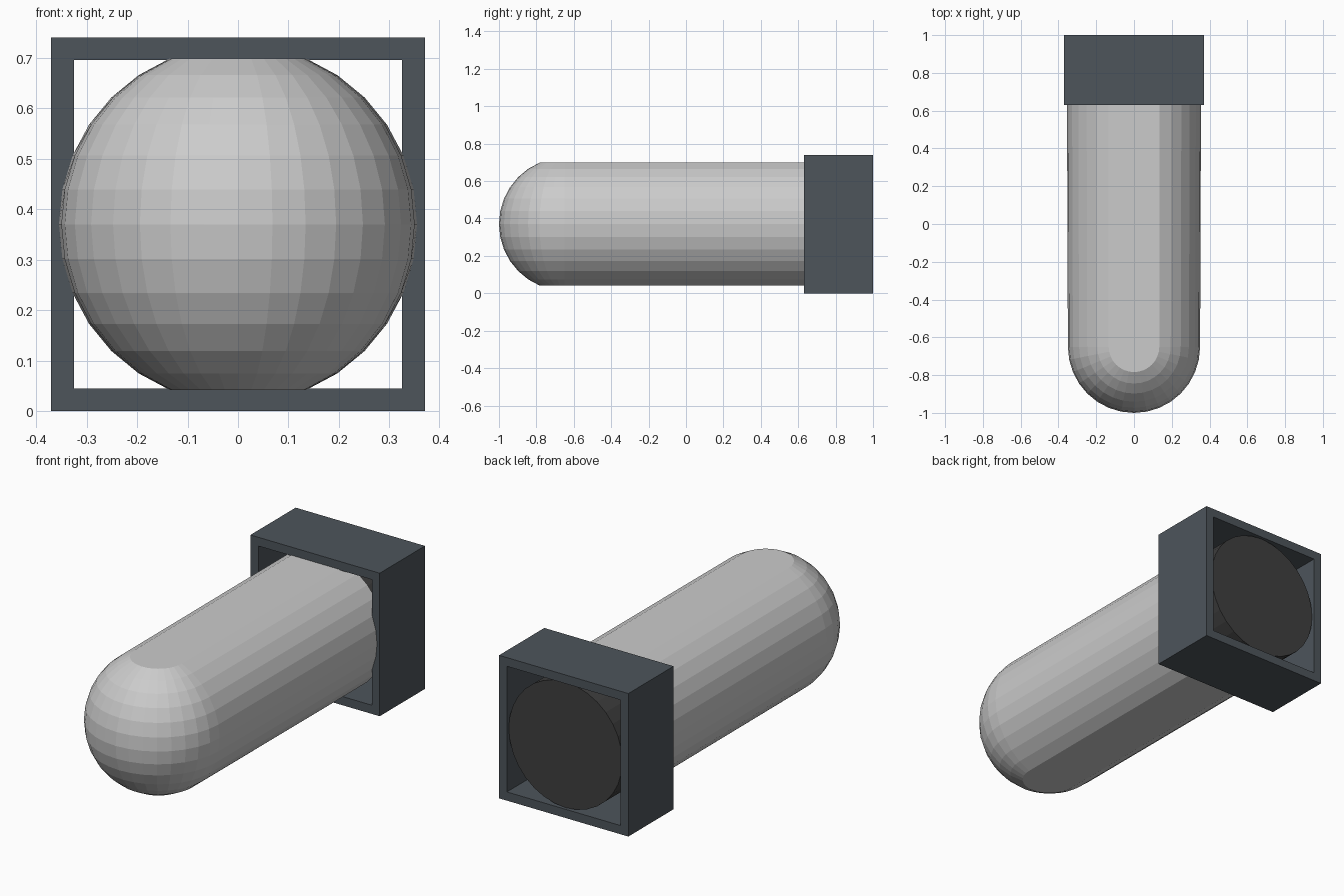
import bpy, bmesh
from math import sin, cos, radians

if "Cube" in bpy.data.objects:
    bpy.data.objects.remove(bpy.data.objects["Cube"])

CZ = 0.37          # height of the long axis
R, RZ = 0.35, 0.355


def finish(name, bm, colour=None):
    bmesh.ops.recalc_face_normals(bm, faces=bm.faces)
    mesh = bpy.data.meshes.new(name)
    bm.to_mesh(mesh)
    bm.free()
    ob = bpy.data.objects.new(name, mesh)
    bpy.context.collection.objects.link(ob)
    if colour:
        mat = bpy.data.materials.new(name + "_colour")
        mat.diffuse_color = (*colour, 1)
        mat.use_nodes = True
        mat.node_tree.nodes["Principled BSDF"].inputs["Base Color"].default_value = mat.diffuse_color
        mesh.materials.append(mat)
    return ob


# Body: faceted round nose running straight back, flat on top and bottom
bm = bmesh.new()
STEP, Y_NOSE, Y_END, FLARE = 11.25, -0.65, 0.70, 1.014
rings = []
for i in range(-6, 7):
    a = radians(i * STEP)
    r, z = R * cos(a), CZ + RZ * sin(a)
    pts = [(-r * FLARE, Y_END)]
    for k in range(17):
        t = radians(180 + k * STEP)
        pts.append((r * cos(t), Y_NOSE + r * sin(t)))
    pts.append((r * FLARE, Y_END))
    rings.append([bm.verts.new((x, y, z)) for x, y in pts])
for low, high in zip(rings, rings[1:]):
    for k in range(len(low) - 1):
        bm.faces.new((low[k], low[k + 1], high[k + 1], high[k]))
bm.faces.new(rings[0])
bm.faces.new(rings[-1])
bm.faces.new([v[0] for v in rings] + [v[-1] for v in reversed(rings)])
finish("body", bm)

# Square collar: open at front and back
bm = bmesh.new()
loops = []
for half, y in ((0.37, 0.63), (0.37, 1.0), (0.325, 1.0), (0.325, 0.63)):
    loops.append([bm.verts.new((sx * half, y, CZ + sz * half))
                  for sx, sz in ((-1, -1), (1, -1), (1, 1), (-1, 1))])
for i in range(4):
    a, b = loops[i], loops[(i + 1) % 4]
    for k in range(4):
        n = (k + 1) % 4
        bm.faces.new((a[k], a[n], b[n], b[k]))
finish("square_collar", bm, (0.075, 0.09, 0.105))

# Dark round plug inside the collar
bm = bmesh.new()
bmesh.ops.create_cone(bm, cap_ends=True, segments=32, radius1=0.325,
                      radius2=0.325, depth=0.315)
plug = finish("rear_plug", bm, (0.05, 0.05, 0.05))
plug.rotation_euler = (radians(90), 0, 0)
plug.location = (0, 0.8275, CZ)
